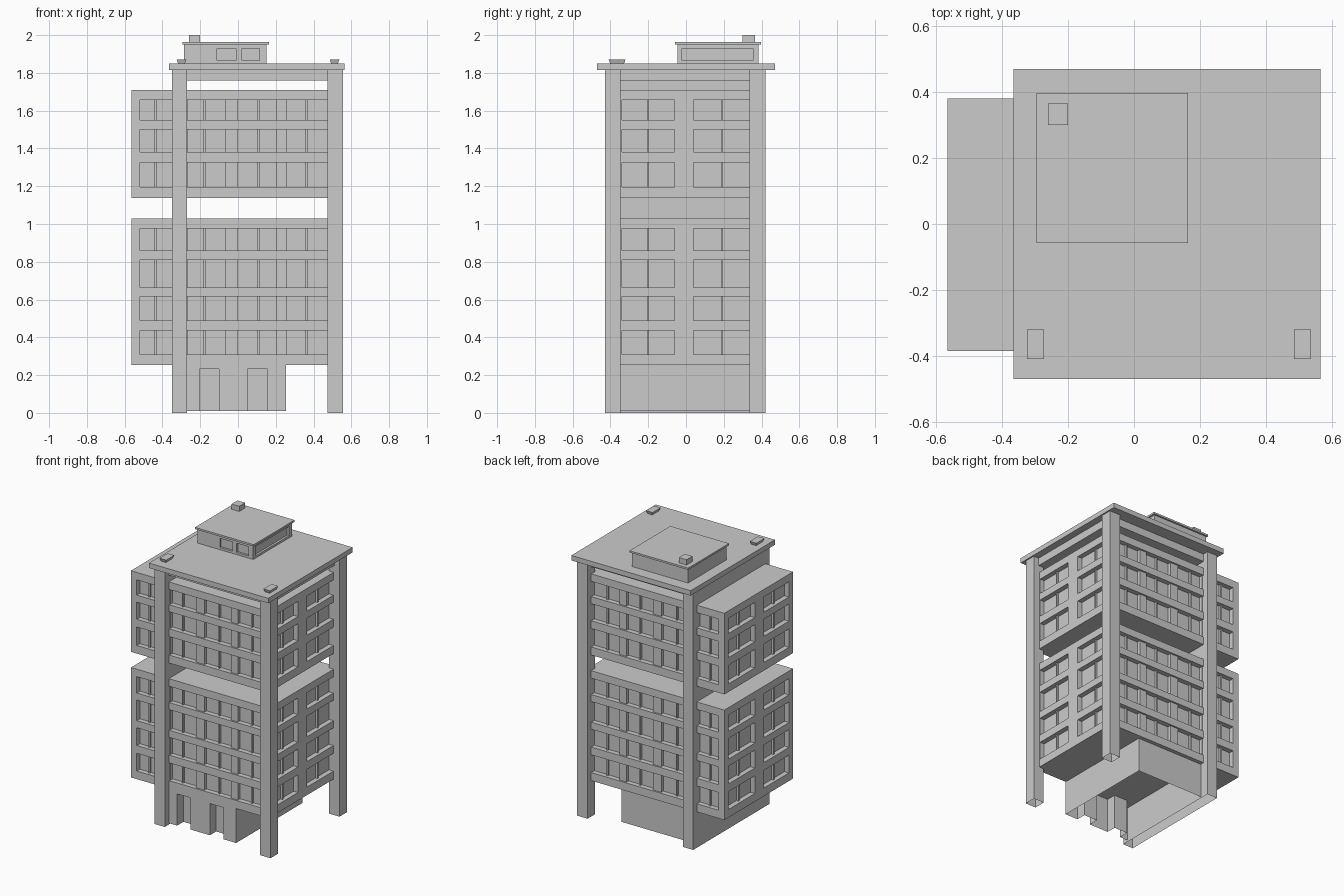
import bpy, bmesh

if "Cube" in bpy.data.objects:
    bpy.data.objects.remove(bpy.data.objects["Cube"])


def add_box(bm, x0, x1, y0, y1, z0, z1, open_bottom=False, taper=0.0):
    """Box given by its limits; taper pulls the bottom edge inwards."""
    t = taper
    low = [bm.verts.new(p) for p in ((x0+t, y0+t, z0), (x1-t, y0+t, z0), (x1-t, y1-t, z0), (x0+t, y1-t, z0))]
    top = [bm.verts.new(p) for p in ((x0, y0, z1), (x1, y0, z1), (x1, y1, z1), (x0, y1, z1))]
    bm.faces.new(top)
    if not open_bottom:
        bm.faces.new(low[::-1])
    for i in range(4):
        j = (i + 1) % 4
        bm.faces.new((low[i], low[j], top[j], top[i]))


def finish(name, bm):
    mesh = bpy.data.meshes.new(name)
    bm.to_mesh(mesh)
    bm.free()
    obj = bpy.data.objects.new(name, mesh)
    bpy.context.collection.objects.link(obj)
    return obj


def box(name, *limits, **kw):
    bm = bmesh.new()
    add_box(bm, *limits, **kw)
    return finish(name, bm)


# Limits of the office blocks and depths of their facade layers
X0, X1, Y0, Y1 = -0.565, 0.51, -0.385, 0.38
PANE, PIER, FRAME = 0.035, 0.012, 0.045


def office_block(name, z0, z1, bands):
    bm = bmesh.new()
    lo, hi = z0 + 0.057, z1 - 0.053
    # glazed core, floor and roof slabs
    add_box(bm, X0 + PANE, X1 - PANE, Y0 + PANE, Y1 - PANE, lo, hi)
    add_box(bm, X0, X1, Y0, Y1, z0, lo)
    add_box(bm, X0, X1, Y0, Y1, hi, z1)
    # corner posts
    for x in (X0, X1 - FRAME + 0.01):
        for y in (Y0, Y1 - FRAME):
            add_box(bm, x, x + FRAME - (0.01 if x > 0 else 0), y, y + FRAME, lo, hi)
    # long facades: piers, mullions and floor bands
    for outer, s in ((Y0, 1), (Y1, -1)):
        def strip(xa, xb, za, zb, inset):
            a, b = sorted((outer + s * inset, outer + s * (PANE + 0.002)))
            add_box(bm, xa, xb, a, b, za, zb)
        for a, b in ((-0.31, -0.265), (-0.065, 0.0), (0.205, 0.26)):
            strip(a, b, lo, hi, PIER)
        for m in (-0.437, -0.178, 0.108, 0.362):
            strip(m - 0.005, m + 0.005, lo, hi, PIER + 0.008)
        for a, b in bands:
            strip(X0 + FRAME, X1 - 0.035, a, b, 0.0)
    # short facades: wide centre pier, mullions and floor bands
    for outer, s in ((X0, 1), (X1, -1)):
        def side_strip(ya, yb, za, zb, inset):
            a, b = sorted((outer + s * inset, outer + s * (PANE + 0.002)))
            add_box(bm, a, b, ya, yb, za, zb)
        side_strip(-0.06, 0.04, lo, hi, 0.0)
        for m in (-0.2, 0.19):
            side_strip(m - 0.005, m + 0.005, lo, hi, PIER + 0.008)
        for a, b in bands:
            side_strip(Y0 + FRAME, -0.06, a, b, 0.0)
            side_strip(0.04, Y1 - FRAME, a, b, 0.0)
    return finish(name, bm)


office_block("lower_office_block", 0.253, 1.028, ((0.435, 0.49), (0.615, 0.665), (0.81, 0.86)))
office_block("upper_office_block", 1.138, 1.71, ((1.325, 1.38), (1.5, 1.55)))

# Supports: full-depth wall on the left, two pillars on the right
box("left_support_wall", -0.35, -0.27, -0.43, 0.42, 0, 1.815, open_bottom=True)
box("front_right_pillar", 0.473, 0.555, -0.43, -0.348, 0, 1.815, open_bottom=True)
box("back_right_pillar", 0.473, 0.555, 0.337, 0.42, 0, 1.815, open_bottom=True)

# Entrance hall: notched plan raised up, open underneath
doors = ((-0.205, -0.1), (0.05, 0.155))
plan = [(-0.27, -0.385)]
for a, b in doors:
    plan += [(a, -0.385), (a, -0.315), (b, -0.315), (b, -0.385)]
plan += [(0.255, -0.385), (0.255, 0.352), (-0.27, 0.352)]
bm = bmesh.new()
low = [bm.verts.new((x, y, 0.01)) for x, y in plan]
top = [bm.verts.new((x, y, 0.253)) for x, y in plan]
for i in range(len(plan)):
    j = (i + 1) % len(plan)
    bm.faces.new((low[i], low[j], top[j], top[i]))
for a, b in doors:
    add_box(bm, a, b, -0.385, -0.315, 0.233, 0.253)
finish("entrance_hall", bm)

# Roof slab with the beam plate beneath it
box("roof_beam", -0.3, 0.515, -0.39, 0.38, 1.76, 1.815)
box("roof_slab", -0.365, 0.565, -0.47, 0.47, 1.815, 1.85)

# Rooftop room: solid core, with wall strips leaving window recesses
bm = bmesh.new()
add_box(bm, -0.285, 0.135, -0.03, 0.385, 1.85, 1.952)
for za, zb in ((1.85, 1.865), (1.93, 1.952)):
    add_box(bm, -0.285, 0.15, -0.045, -0.03, za, zb)
    add_box(bm, 0.135, 0.15, -0.03, 0.385, za, zb)
for a, b in ((-0.285, -0.11), (-0.01, 0.02), (0.115, 0.15)):
    add_box(bm, a, b, -0.045, -0.03, 1.865, 1.93)
for a, b in ((-0.03, -0.02), (0.355, 0.385)):
    add_box(bm, 0.135, 0.15, a, b, 1.865, 1.93)
finish("rooftop_room", bm)
box("rooftop_room_cover", -0.295, 0.163, -0.058, 0.397, 1.95, 1.963)
box("chimney", -0.26, -0.2, 0.3, 0.365, 1.963, 2.0)

# Small flared roof vents
for side, x in (("left", -0.325), ("right", 0.485)):
    box(side + "_roof_vent", x, x + 0.052, -0.41, -0.32, 1.85, 1.872, taper=0.008)
